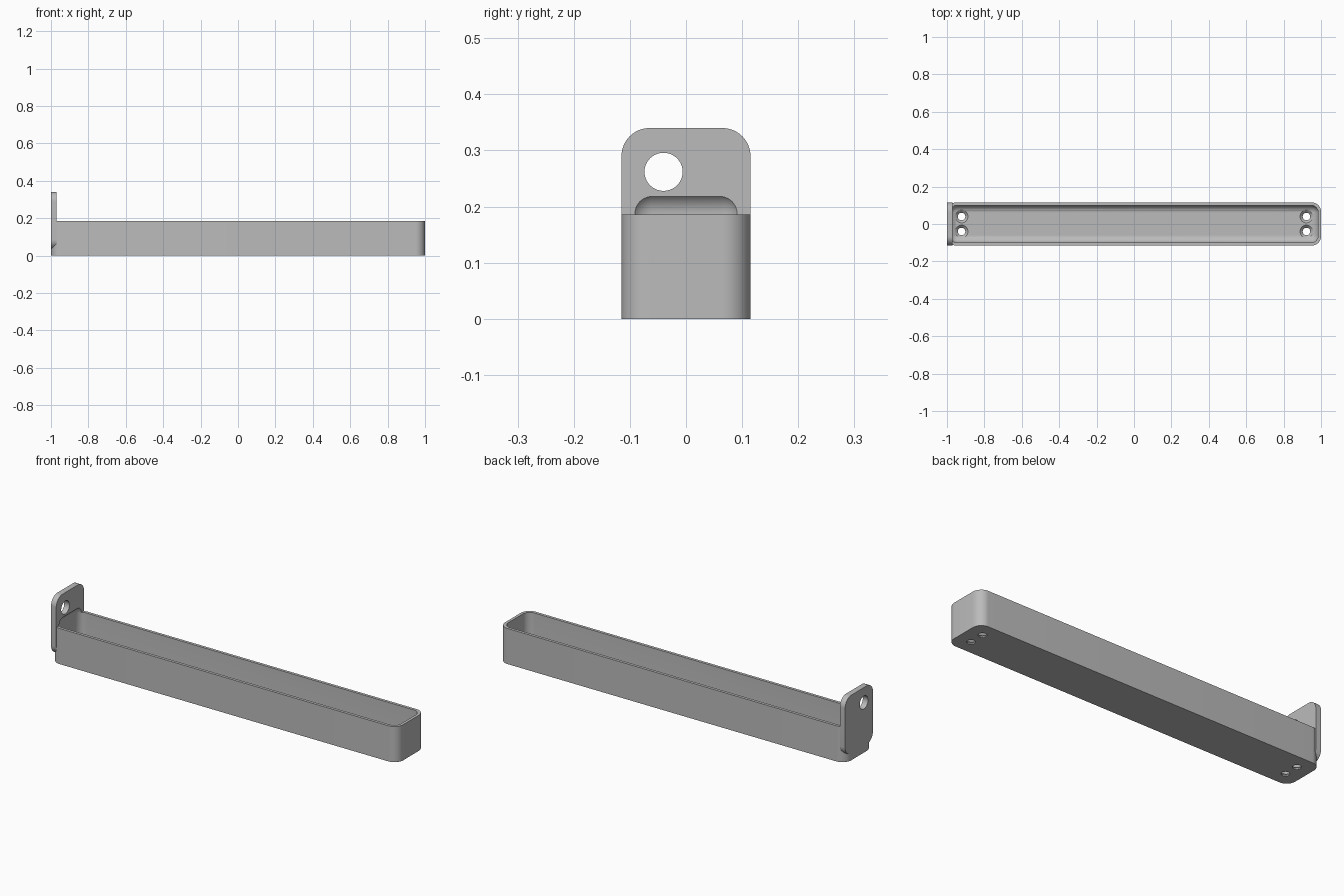
import bpy, bmesh, math
from mathutils import Vector, Matrix

cube = bpy.data.objects.get("Cube")
if cube:
    bpy.data.objects.remove(cube, do_unlink=True)

grey = bpy.data.materials.new("plain grey")
grey.use_nodes = True
grey.diffuse_color = (0.5, 0.5, 0.5, 1)
grey.node_tree.nodes["Principled BSDF"].inputs["Base Color"].default_value = (0.5, 0.5, 0.5, 1)


def finish(name, bm):
    mesh = bpy.data.meshes.new(name)
    bm.to_mesh(mesh)
    bm.free()
    mesh.materials.append(grey)
    obj = bpy.data.objects.new(name, mesh)
    bpy.context.collection.objects.link(obj)
    return obj


def rounded_box(name, low, high, radius, axis=None):
    """Box rounded on the edges along one axis, or on every edge."""
    low, high = Vector(low), Vector(high)
    bm = bmesh.new()
    bmesh.ops.create_cube(bm, size=1)
    for v in bm.verts:
        v.co = (low + high) / 2 + v.co * (high - low)
    edges = [e for e in bm.edges if axis is None or
             abs((e.verts[0].co - e.verts[1].co)[axis]) > 1e-4]
    bmesh.ops.bevel(bm, geom=edges, offset=radius, offset_type='OFFSET',
                    segments=12, profile=0.5, affect='EDGES')
    return finish(name, bm)


def cone(name, centre, r_low, r_high, depth, turn=None):
    bm = bmesh.new()
    bmesh.ops.create_cone(bm, cap_ends=True, segments=40, radius1=r_low,
                          radius2=r_high, depth=depth)
    matrix = Matrix.Translation(centre) @ (turn or Matrix())
    bmesh.ops.transform(bm, matrix=matrix, verts=bm.verts)
    return finish(name, bm)


def combine(target, other, operation):
    mod = target.modifiers.new(operation.lower(), 'BOOLEAN')
    mod.operation, mod.object, mod.solver = operation, other, 'EXACT'
    bpy.context.view_layer.objects.active = target
    bpy.ops.object.modifier_apply(modifier=mod.name)
    bpy.data.objects.remove(other, do_unlink=True)


# Tray body with the hanging plate on its right end
W, RIM, FLOOR = 0.115, 0.186, 0.02
tray = rounded_box("tray_with_hanging_plate", (-1, -W, 0), (1, W, RIM), 0.05, axis=2)
plate = rounded_box("hanging_plate", (-1, -W, 0.035), (-0.97, W, 0.34), 0.05, axis=0)
combine(tray, plate, 'UNION')

# Rounded cavity, which also scoops into the plate
cavity = rounded_box("cavity_cutter", (-0.985, -0.1, FLOOR), (0.985, 0.1, 0.227), 0.04)
combine(tray, cavity, 'DIFFERENCE')

# Hanging hole through the plate
hole = cone("hanging_hole_cutter", (-0.985, -0.04, 0.262), 0.034, 0.034, 0.1,
            Matrix.Rotation(math.pi / 2, 4, 'Y'))
combine(tray, hole, 'DIFFERENCE')

# Countersunk screw holes in the floor
for x in (-0.922, 0.922):
    for y in (-0.04, 0.04):
        combine(tray, cone("screw_cutter", (x, y, 0), 0.02, 0.02, 0.1), 'DIFFERENCE')
        combine(tray, cone("sink_cutter", (x, y, 0.014), 0.018, 0.038, 0.02), 'DIFFERENCE')
        combine(tray, cone("head_cutter", (x, y, 0.044), 0.038, 0.038, 0.041), 'DIFFERENCE')

# Smooth curved walls, sharp rims
bpy.ops.object.select_all(action='DESELECT')
tray.select_set(True)
bpy.context.view_layer.objects.active = tray
bpy.ops.object.shade_smooth_by_angle(angle=math.radians(30))
